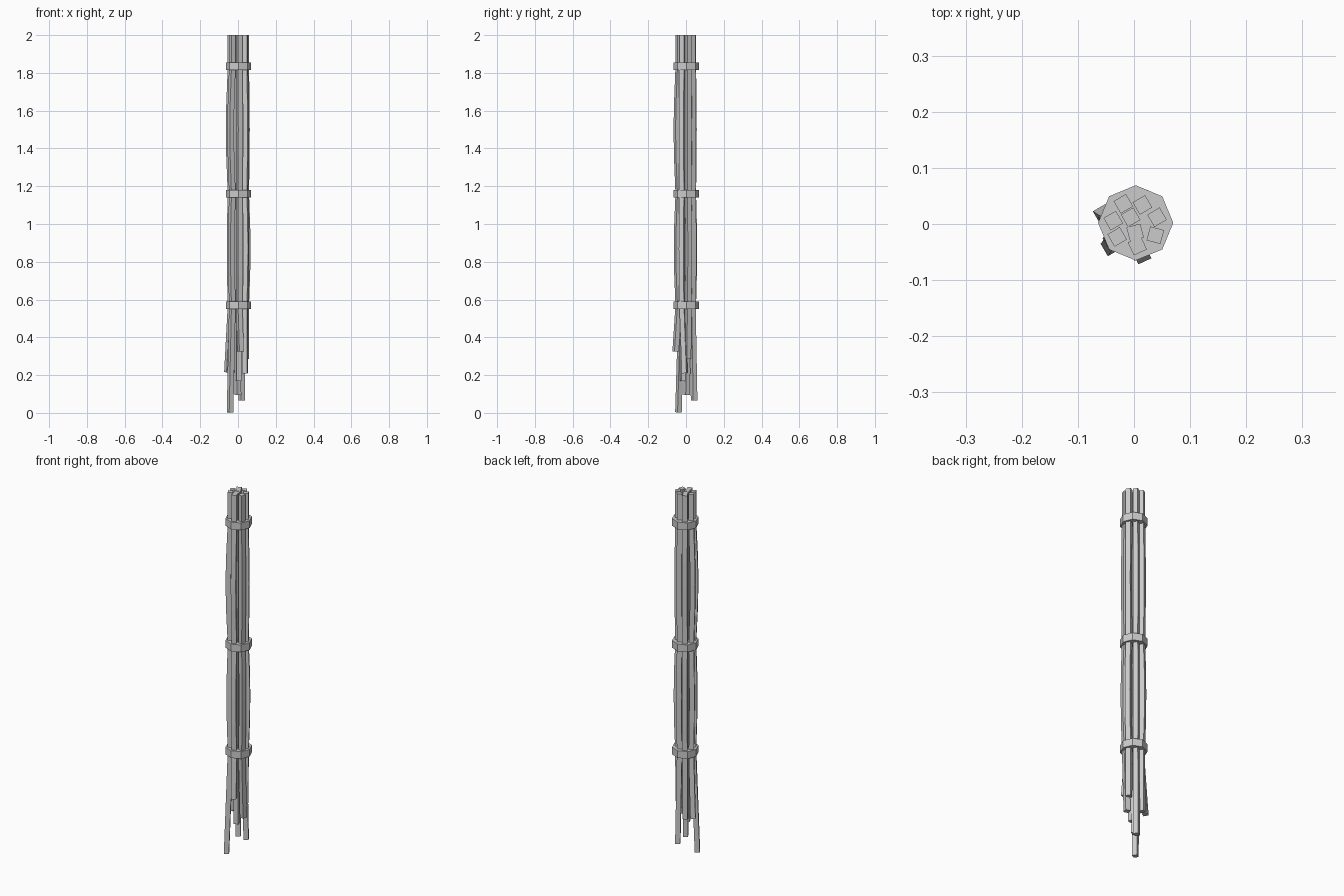
import bpy, bmesh
from math import cos, sin, radians, pi
from mathutils import Vector, Matrix

if "Cube" in bpy.data.objects:
    bpy.data.objects.remove(bpy.data.objects["Cube"])

def finish(name, bm):
    bmesh.ops.recalc_face_normals(bm, faces=bm.faces)
    me = bpy.data.meshes.new(name)
    bm.to_mesh(me)
    bm.free()
    ob = bpy.data.objects.new(name, me)
    bpy.context.collection.objects.link(ob)

def cable(name, path, angle, side=0.0255):
    """Square section swept along a path, with cut ends square to the path."""
    bm = bmesh.new()
    rings = []
    r = side / 2 ** 0.5
    for i, p in enumerate(path):
        t = (path[max(i - 1, 0)] - path[min(i + 1, len(path) - 1)]).normalized()
        rot = Vector((0, 0, 1)).rotation_difference(t)
        rings.append([bm.verts.new(p + rot @ Vector((r * cos(angle + k * pi / 2),
                                                     r * sin(angle + k * pi / 2), 0)))
                      for k in range(4)])
    for a, b in zip(rings, rings[1:]):
        for k in range(4):
            bm.faces.new((a[k], a[(k + 1) % 4], b[(k + 1) % 4], b[k]))
    bm.faces.new(rings[0])
    bm.faces.new(rings[-1])
    finish(name, bm)

# Cables: top x, y, twist in degrees, loose end x, y, z, outward bulges
cables = [
    (-0.019, 0.036, 30, -0.020, 0.036, 0.21, 0.004, 0.006),
    (0.015, 0.034, 30, 0.020, 0.043, 0.065, 0.002, 0.004),
    (-0.037, 0.006, 30, -0.056, 0.018, 0.215, 0.010, 0.005),
    (-0.006, 0.012, 30, 0.000, 0.003, 0.095, 0.001, 0.002),
    (0.041, 0.012, 30, 0.041, 0.010, 0.285, 0.004, 0.008),
    (-0.030, -0.023, 30, -0.042, -0.040, 0.003, 0.011, 0.006),
    (0.002, -0.015, 15, 0.002, -0.015, 0.17, 0.001, 0.001),
    (0.038, -0.020, -15, 0.038, -0.007, 0.21, 0.004, 0.006),
    (0.006, -0.039, 25, 0.014, -0.055, 0.325, 0.010, 0.008),
]
for n, (x, y, twist, ex, ey, ez, b1, b2) in enumerate(cables, 1):
    out = Vector((x, y, 0)).normalized()
    base = Vector((x, y, 0))
    path = [base + out * b + Vector((0, 0, z)) for z, b in (
        (2.0, 0), (1.83, 0), (1.63, b1 * 0.8), (1.5, b1), (1.36, b1 * 0.8), (1.16, 0),
        (1.0, b2 * 0.8), (0.87, b2), (0.73, b2 * 0.8), (0.57, 0))]
    end = Vector((ex, ey, ez))
    mid = path[-1].lerp(end, 0.5)
    mid -= (end - path[-1]) * Vector((1, 1, 0)).length * 0
    path += [mid, end]
    cable(f"cable_{n}", path, radians(twist + 45))

# Octagonal ties
for n, z in enumerate((1.835, 1.16, 0.57), 1):
    bm = bmesh.new()
    bmesh.ops.create_cone(bm, cap_ends=True, segments=8, radius1=0.067, radius2=0.067, depth=0.04,
                          matrix=Matrix.Translation((0.003, 0.002, z)))
    finish(f"cable_tie_{n}", bm)
